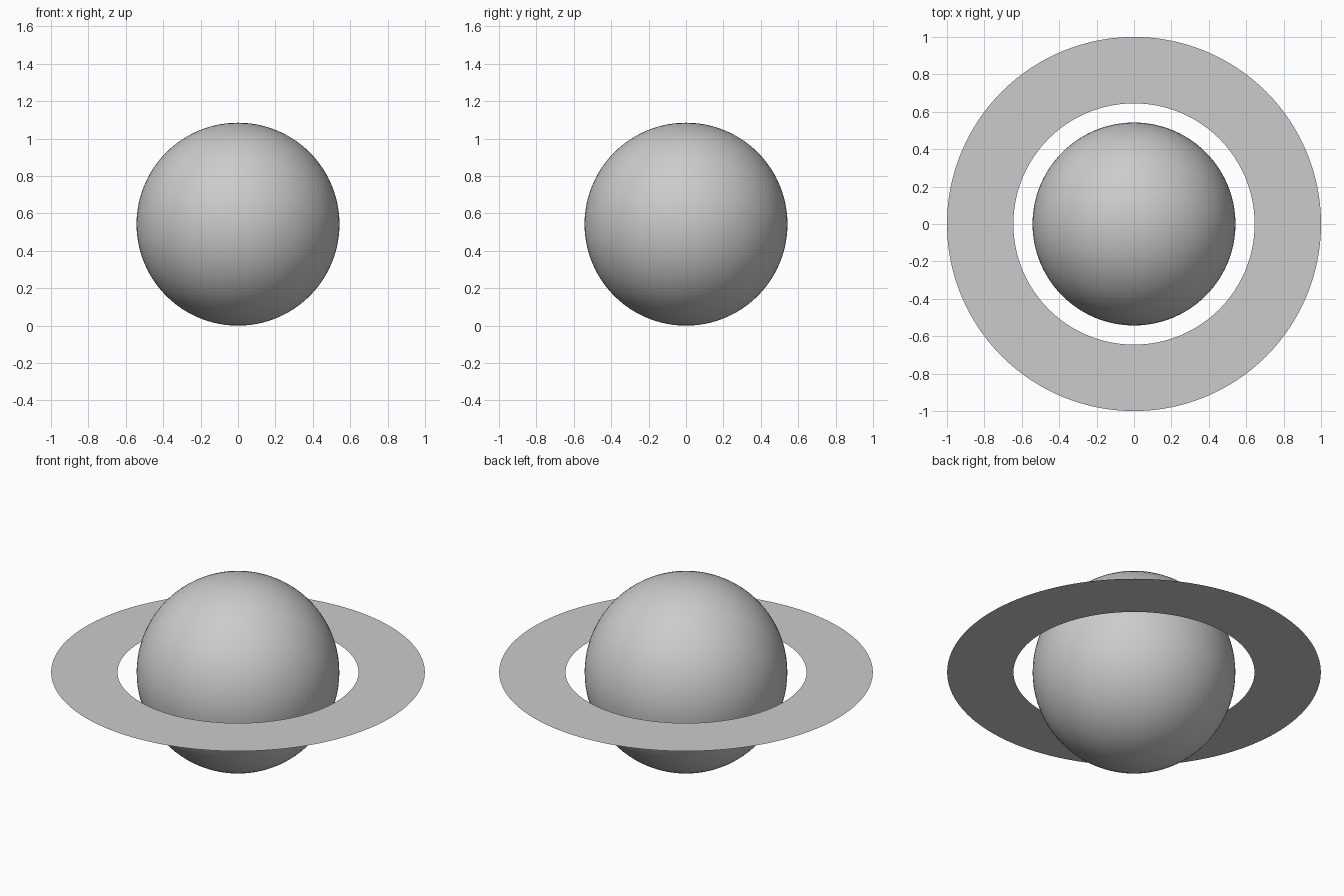
import bpy, bmesh, math

if "Cube" in bpy.data.objects:
    bpy.data.objects.remove(bpy.data.objects["Cube"])

R = 0.5425                    # planet radius, also the height of its centre
RING_IN, RING_OUT = 0.645, 1.0
SEG = 128

# Planet: smooth sphere resting on z = 0
bpy.ops.mesh.primitive_uv_sphere_add(segments=96, ring_count=48, radius=R, location=(0, 0, R))
planet = bpy.context.object
planet.name = "planet"
bpy.ops.object.shade_smooth()

# Ring: paper-thin flat annulus around the equator, facing up
bm = bmesh.new()
loops = []
for r in (RING_IN, RING_OUT):
    loops.append([bm.verts.new((r * math.cos(a), r * math.sin(a), 0))
                  for a in (2 * math.pi * i / SEG for i in range(SEG))])
inner, outer = loops
for i in range(SEG):
    j = (i + 1) % SEG
    bm.faces.new((inner[i], outer[i], outer[j], inner[j]))
mesh = bpy.data.meshes.new("ring")
bm.to_mesh(mesh)
bm.free()
ring = bpy.data.objects.new("ring", mesh)
ring.location.z = R
bpy.context.collection.objects.link(ring)
